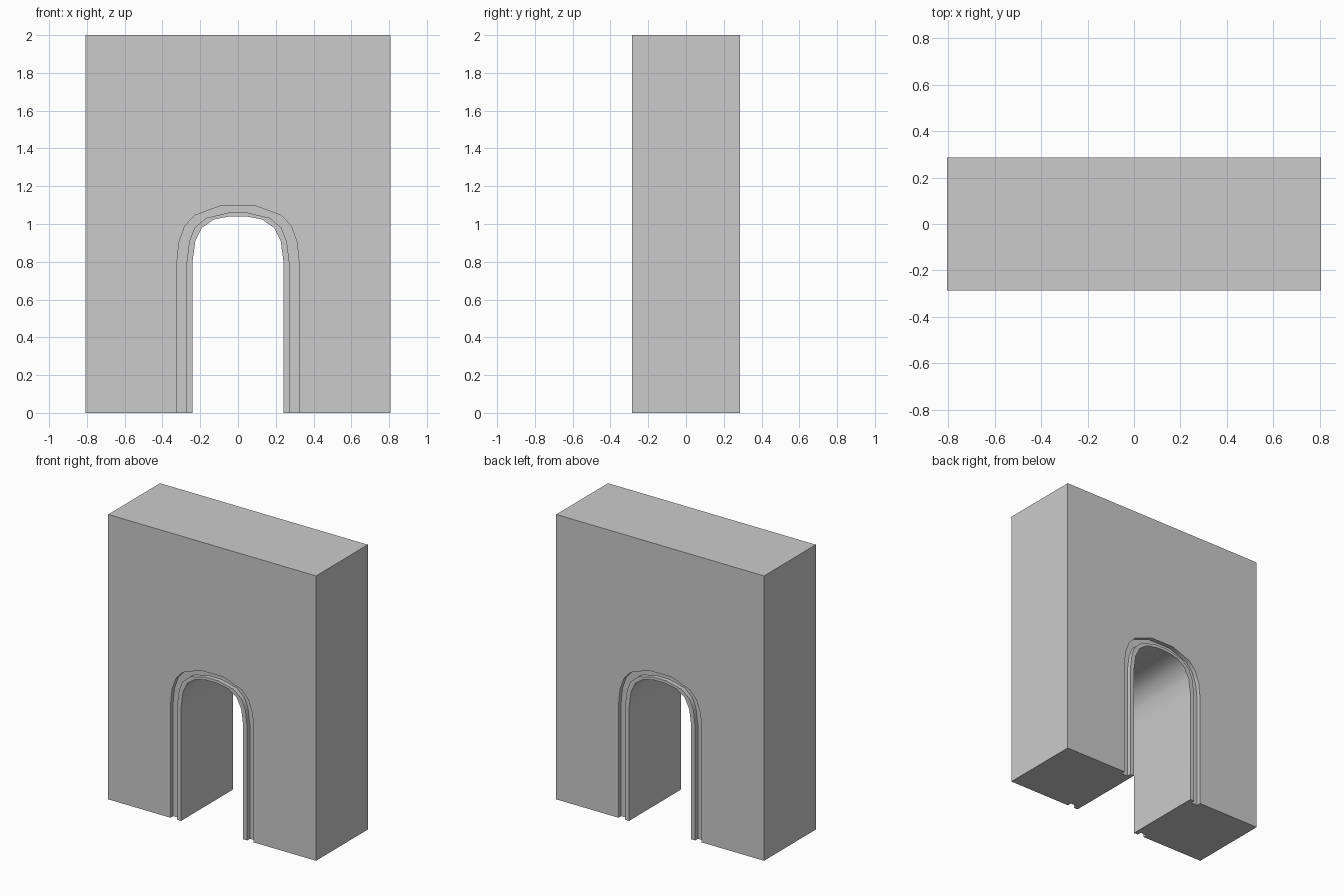
import bpy, bmesh, math

if "Cube" in bpy.data.objects:
    bpy.data.objects.remove(bpy.data.objects["Cube"])

W, D, H = 0.807, 0.287, 2.0     # half width, half depth, height
G = 0.03                        # groove depth

# half outlines of the arch, bottom to crown
OUTER = [(.323, 0), (.323, .80), (.312, .905), (.281, .99), (.230, 1.045), (.090, 1.097)]
MID = [(.272, 0), (.272, .80), (.258, .91), (.230, .98), (.168, 1.032), (.050, 1.06)]
INNER = [(.241, 0), (.241, .80), (.226, .91), (.191, .98), (.128, 1.024), (.045, 1.04)]

bm = bmesh.new()


def arch_loop(half, y):
    pts = [(-x, z) for x, z in half] + [(x, z) for x, z in reversed(half)]
    return [bm.verts.new((x, y, z)) for x, z in pts]


# cross-section: face, groove, rib, passage, then mirrored on the back
section = [(OUTER, -D), (OUTER, G - D), (MID, G - D), (MID, -D), (INNER, -D)]
section += [(o, -y) for o, y in reversed(section)]
loops = [arch_loop(o, y) for o, y in section]
for a, b in zip(loops, loops[1:]):
    for i in range(len(a) - 1):
        f = bm.faces.new((a[i], a[i + 1], b[i + 1], b[i]))
        f.smooth = True

# block around the arch
front, back = [[bm.verts.new((x, y, z)) for x, z in ((W, 0), (W, H), (-W, H), (-W, 0))]
               for y in (-D, D)]
bm.faces.new(loops[0] + front)
bm.faces.new(loops[-1] + back)
for i in range(3):
    bm.faces.new((front[i], front[i + 1], back[i + 1], back[i]))

# undersides of the two legs
bm.faces.new([lp[0] for lp in loops] + [back[3], front[3]])
bm.faces.new([lp[-1] for lp in loops] + [back[0], front[0]])

bmesh.ops.recalc_face_normals(bm, faces=bm.faces[:])
mesh = bpy.data.meshes.new("arched_wall")
bm.to_mesh(mesh)
bm.free()
wall = bpy.data.objects.new("arched_wall", mesh)
bpy.context.collection.objects.link(wall)
bpy.context.view_layer.objects.active = wall
wall.select_set(True)
bpy.ops.object.shade_smooth_by_angle(angle=math.radians(35))
